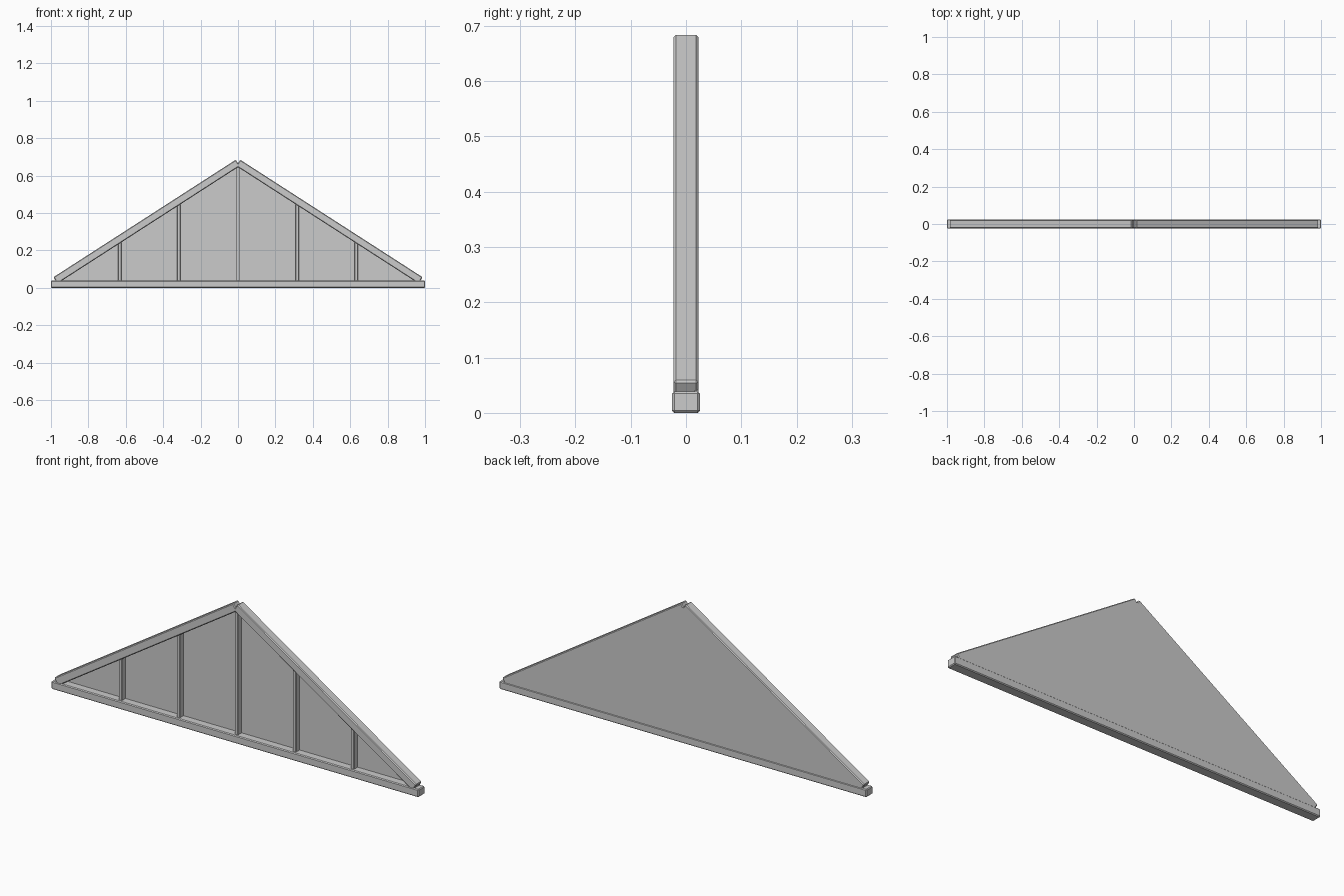
import bpy, bmesh
from math import atan2, cos, sin
from mathutils import Vector, Matrix

if "Cube" in bpy.data.objects:
    bpy.data.objects.remove(bpy.data.objects["Cube"])


def finish(bm, name, bevel=0.0):
    if bevel:
        bmesh.ops.bevel(bm, geom=bm.edges[:], offset=bevel, segments=1,
                        profile=0.5, affect='EDGES')
    bmesh.ops.recalc_face_normals(bm, faces=bm.faces[:])
    mesh = bpy.data.meshes.new(name)
    bm.to_mesh(mesh)
    bm.free()
    ob = bpy.data.objects.new(name, mesh)
    bpy.context.collection.objects.link(ob)
    return ob


def box(name, size, center, angle=0.0, bevel=0.004):
    bm = bmesh.new()
    bmesh.ops.create_cube(bm, size=1)
    bmesh.ops.scale(bm, vec=size, verts=bm.verts)
    ob = finish(bm, name, bevel)
    ob.data.transform(Matrix.Translation(center) @ Matrix.Rotation(-angle, 4, 'Y'))
    return ob


def prism(name, outline, y0, y1):
    bm = bmesh.new()
    face = bm.faces.new([bm.verts.new((x, y0, z)) for x, z in outline])
    ext = bmesh.ops.extrude_face_region(bm, geom=[face])
    verts = [v for v in ext['geom'] if isinstance(v, bmesh.types.BMVert)]
    bmesh.ops.translate(bm, vec=(0, y1 - y0, 0), verts=verts)
    return finish(bm, name)


BEAM_H, RAFTER_T, RAFTER_Y = 0.039, 0.04, 0.0225

# Bottom beam
box("bottom_beam", (2, 0.05, BEAM_H), (0, 0, BEAM_H / 2))

# Sloping rafters, square-cut so they leave a notch at the apex
low, high = Vector((-0.987, 0, 0.057)), Vector((-0.012, 0, 0.685))
run = high - low
slope = atan2(run.z, run.x)
down = Vector((sin(slope), 0, -cos(slope)))
mid = (low + high) / 2 + down * RAFTER_T / 2
for side, s in (("left", 1), ("right", -1)):
    box("rafter_" + side, (run.length, RAFTER_Y * 2, RAFTER_T),
        (mid.x * s, 0, mid.z), slope * s)

# Back panel filling the triangle behind the posts
inner = low + down * RAFTER_T / 2
tip = inner.z - inner.x * run.z / run.x
prism("back_panel", [(-0.985, 0.01), (0.985, 0.01), (-inner.x, inner.z),
                     (0, tip), (inner.x, inner.z)], 0.015, RAFTER_Y)

# Vertical posts, running up into the rafters
for i in range(-2, 3):
    x = i * 0.316
    top = tip - abs(x) * run.z / run.x - 0.006
    z0 = BEAM_H - 0.01
    box(f"post_{i + 3}", (0.018, 0.03, top - z0), (x, 0.002, (top + z0) / 2), bevel=0.002)
